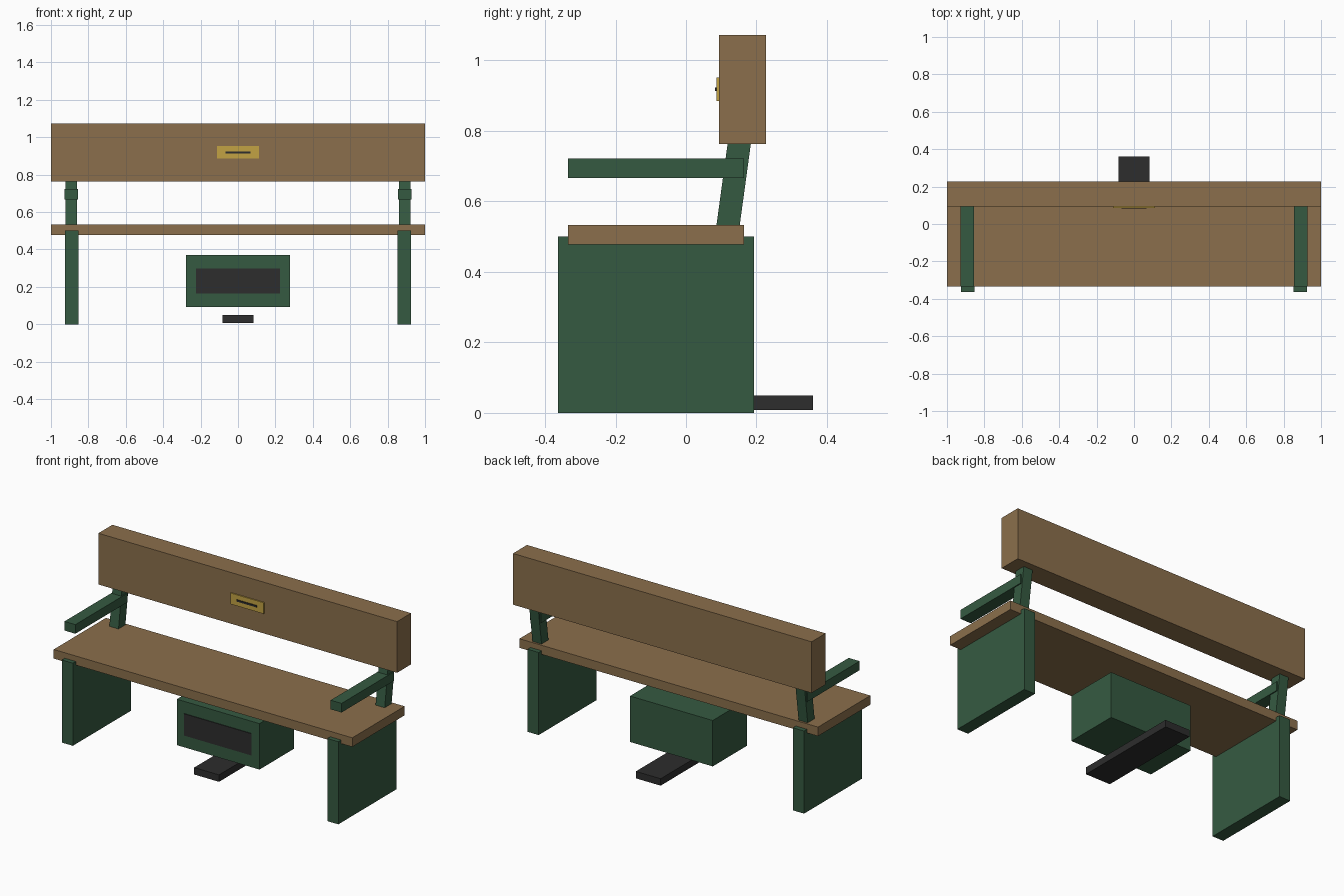
import bpy
import bmesh
from mathutils import Vector

cube = bpy.data.objects.get("Cube")
if cube:
    bpy.data.objects.remove(cube, do_unlink=True)


def material(name, r, g, b):
    mat = bpy.data.materials.new(name)
    mat.use_nodes = True
    mat.diffuse_color = (r, g, b, 1)
    bsdf = mat.node_tree.nodes["Principled BSDF"]
    bsdf.inputs["Base Color"].default_value = (r, g, b, 1)
    bsdf.inputs["Roughness"].default_value = 0.8
    return mat


wood = material("brown wood", 0.258, 0.159, 0.072)
green = material("painted green", 0.036, 0.102, 0.053)
dark = material("dark grey", 0.026, 0.026, 0.026)
brass = material("brass", 0.54, 0.36, 0.056)


def box(name, mat, x, y, z, lean=0.0):
    """Box from (min, max) ranges; lean shifts the top along y."""
    low, high = Vector((x[0], y[0], z[0])), Vector((x[1], y[1], z[1]))
    centre, size = (low + high) / 2, high - low
    bm = bmesh.new()
    bmesh.ops.create_cube(bm, size=1)
    for v in bm.verts:
        top = v.co.z > 0
        v.co = centre + v.co * size
        if top:
            v.co.y += lean
    mesh = bpy.data.meshes.new(name)
    bm.to_mesh(mesh)
    bm.free()
    mesh.materials.append(mat)
    obj = bpy.data.objects.new(name, mesh)
    bpy.context.collection.objects.link(obj)
    return obj


# Wooden seat and backrest
box("seat", wood, (-1, 1), (-0.335, 0.165), (0.478, 0.533))
box("backrest", wood, (-1, 1), (0.093, 0.227), (0.763, 1.073))

# End supports, repeated on both sides
for side, s in (("left", 1), ("right", -1)):
    leg_x = sorted((s * 0.852, s * 0.926))
    post_x = sorted((s * 0.861, s * 0.922))
    arm_x = sorted((s * 0.855, s * 0.928))
    box(side + "_leg", green, leg_x, (-0.363, 0.193), (0, 0.5))
    box(side + "_back_post", green, post_x, (0.082, 0.148), (0.5, 0.8), lean=0.041)
    box(side + "_armrest", green, arm_x, (-0.335, 0.165), (0.667, 0.722))

# Box under the seat with its dark front panel
box("under_seat_box", green, (-0.277, 0.277), (-0.19, 0.14), (0.092, 0.37))
box("box_front_panel", dark, (-0.225, 0.225), (-0.194, -0.186), (0.165, 0.297))

# Foot plate running below the box
box("foot_plate", dark, (-0.083, 0.083), (-0.3, 0.361), (0.008, 0.05))

# Small plaque with a plain dark strip
box("plaque", brass, (-0.112, 0.112), (0.086, 0.094), (0.885, 0.952))
box("plaque_strip", dark, (-0.068, 0.068), (0.082, 0.087), (0.913, 0.924))
